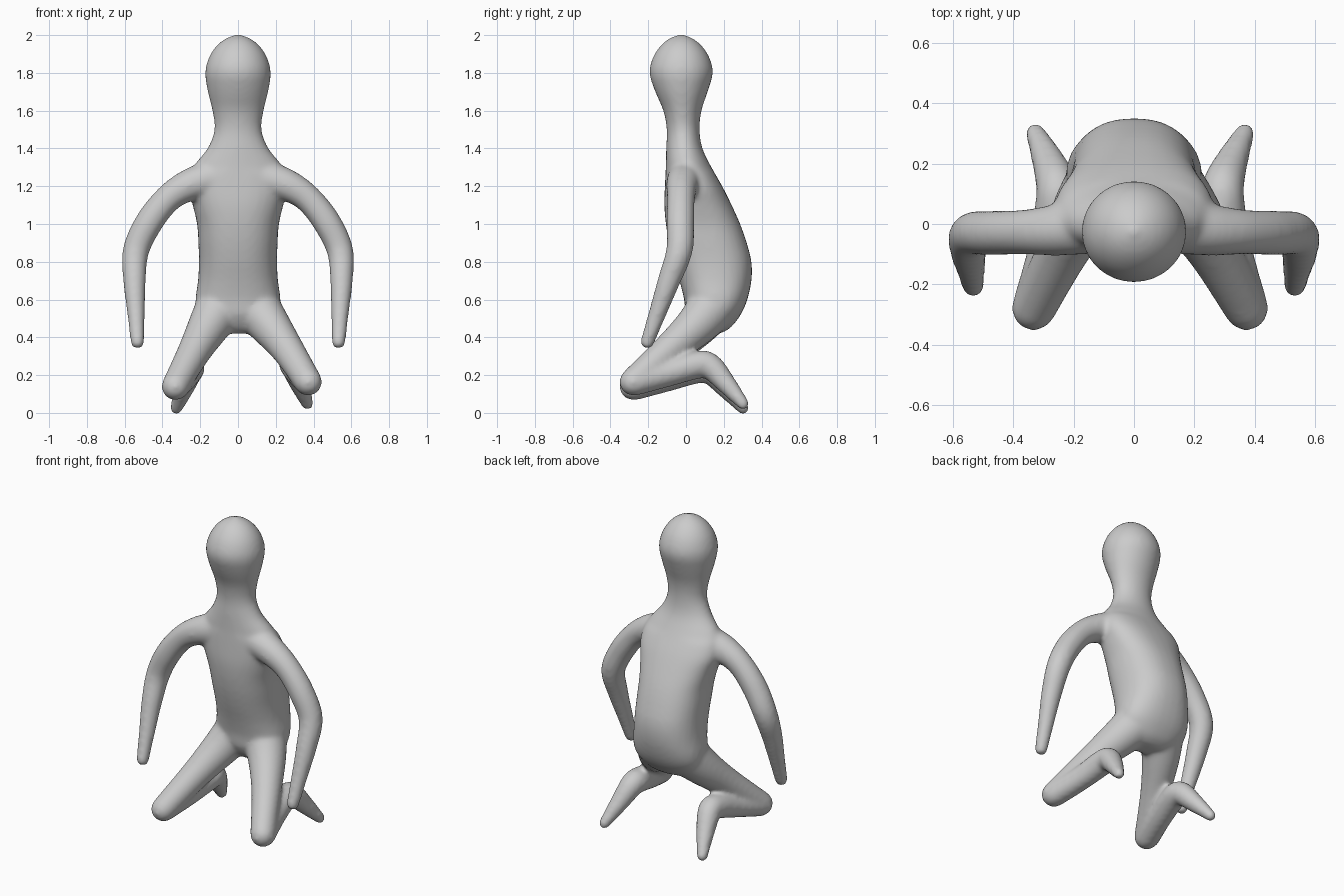
import bpy, bmesh, math
from mathutils import Vector

if "Cube" in bpy.data.objects:
    bpy.data.objects.remove(bpy.data.objects["Cube"])

SEG = 32
bm = bmesh.new()


def loft(rings):
    """Skin a stack of equal-count rings and close both ends."""
    vs = [[bm.verts.new(p) for p in r] for r in rings]
    for a, b in zip(vs, vs[1:]):
        for i in range(SEG):
            j = (i + 1) % SEG
            bm.faces.new((a[i], a[j], b[j], b[i]))
    bm.faces.new(vs[0][::-1])
    bm.faces.new(vs[-1])


def spline(keys, steps=6):
    """Catmull-Rom interpolation of tuples."""
    k = [keys[0]] + list(keys) + [keys[-1]]
    out = []
    for n in range(1, len(k) - 2):
        for s in range(steps):
            t = s / steps
            out.append(tuple(
                0.5 * (2 * b + (c - a) * t + (2 * a - 5 * b + 4 * c - d) * t * t
                       + (3 * b - a - 3 * c + d) * t ** 3)
                for a, b, c, d in zip(*k[n - 1:n + 3])))
    return out + [tuple(keys[-1])]


def tube(keys):
    """Round limb along (x, y, z, radius) keys with hemispherical ends."""
    pts = spline(keys)
    P = [Vector(p[:3]) for p in pts]
    n = len(P)
    T = [(P[min(i + 1, n - 1)] - P[max(i - 1, 0)]).normalized() for i in range(n)]
    st = [(P[i], T[i], pts[i][3]) for i in range(n)]
    angs = [math.radians(a) for a in (85, 65, 45, 22)]
    r0, r1 = pts[0][3], pts[-1][3]
    start = [(P[0] - T[0] * r0 * math.sin(a), T[0], r0 * math.cos(a)) for a in angs]
    end = [(P[-1] + T[-1] * r1 * math.sin(a), T[-1], r1 * math.cos(a)) for a in angs[::-1]]
    u = T[0].orthogonal().normalized()
    rings = []
    for p, t, r in start + st + end:
        u = (u - t * u.dot(t)).normalized()
        v = t.cross(u)
        rings.append([p + (u * math.cos(2 * math.pi * i / SEG)
                           + v * math.sin(2 * math.pi * i / SEG)) * r for i in range(SEG)])
    loft(rings)


def oval(z, hx, y0, y1, e):
    c, h = (y0 + y1) / 2, (y1 - y0) / 2
    f = lambda v: math.copysign(abs(v) ** e, v)
    A = [2 * math.pi * i / SEG for i in range(SEG)]
    return [Vector((hx * f(math.cos(a)), c + h * f(math.sin(a)), z)) for a in A]


# torso, neck and head: z, half width, front y, back y
trunk = [(0.42, 0.09, 0.08, 0.18), (0.45, 0.15, 0.04, 0.235), (0.52, 0.215, 0.0, 0.29),
         (0.60, 0.225, -0.01, 0.325), (0.70, 0.212, -0.035, 0.347), (0.80, 0.207, -0.065, 0.347),
         (0.90, 0.21, -0.09, 0.322), (1.00, 0.217, -0.107, 0.287), (1.10, 0.24, -0.115, 0.242),
         (1.20, 0.265, -0.112, 0.192), (1.30, 0.24, -0.107, 0.135), (1.40, 0.162, -0.105, 0.087),
         (1.50, 0.125, -0.102, 0.072), (1.60, 0.136, -0.12, 0.082), (1.70, 0.160, -0.163, 0.115),
         (1.80, 0.174, -0.194, 0.143), (1.88, 0.155, -0.176, 0.125), (1.94, 0.117, -0.138, 0.087),
         (1.98, 0.068, -0.092, 0.04), (2.003, 0.012, -0.037, -0.013)]
loft([oval(*k, 0.86 if k[0] < 1.3 else 1.0) for k in spline(trunk, 3)])

for s in (-1, 1):
    # arm
    tube([(s * x, y, z, r) for x, y, z, r in (
        (0.14, 0.0, 1.24, 0.10), (0.26, -0.02, 1.205, 0.085), (0.37, -0.027, 1.135, 0.074),
        (0.47, -0.03, 1.01, 0.074), (0.54, -0.035, 0.86, 0.07), (0.548, -0.09, 0.70, 0.06),
        (0.54, -0.15, 0.53, 0.047), (0.532, -0.205, 0.375, 0.037))])
    # legs splay a little unevenly
    dx, dz = 0.02, 0.012 * s
    leg = lambda keys: tube([(s * x + dx * w, y, z + dz * w, r) for x, y, z, r, w in keys])
    # thigh
    leg([(0.10, 0.13, 0.55, 0.13, 0), (0.165, 0.05, 0.455, 0.11, 0.3),
         (0.25, -0.09, 0.325, 0.087, 0.7), (0.352, -0.28, 0.152, 0.073, 1)])
    # shin and foot
    leg([(0.352, -0.275, 0.150, 0.072, 1), (0.305, -0.10, 0.195, 0.07, 1),
         (0.275, 0.05, 0.24, 0.074, 1), (0.275, 0.125, 0.235, 0.07, 1),
         (0.305, 0.21, 0.145, 0.054, 1), (0.347, 0.302, 0.036, 0.033, 1)])

bmesh.ops.recalc_face_normals(bm, faces=bm.faces)
me = bpy.data.meshes.new("kneeling_figure")
bm.to_mesh(me)
bm.free()
body = bpy.data.objects.new("kneeling_figure", me)
bpy.context.collection.objects.link(body)

# fuse the parts into one soft skin
rem = body.modifiers.new("fuse", 'REMESH')
rem.mode = 'VOXEL'
rem.voxel_size = 0.013
rem.use_smooth_shade = True
smo = body.modifiers.new("soften", 'SMOOTH')
smo.factor = 0.5
smo.iterations = 10
